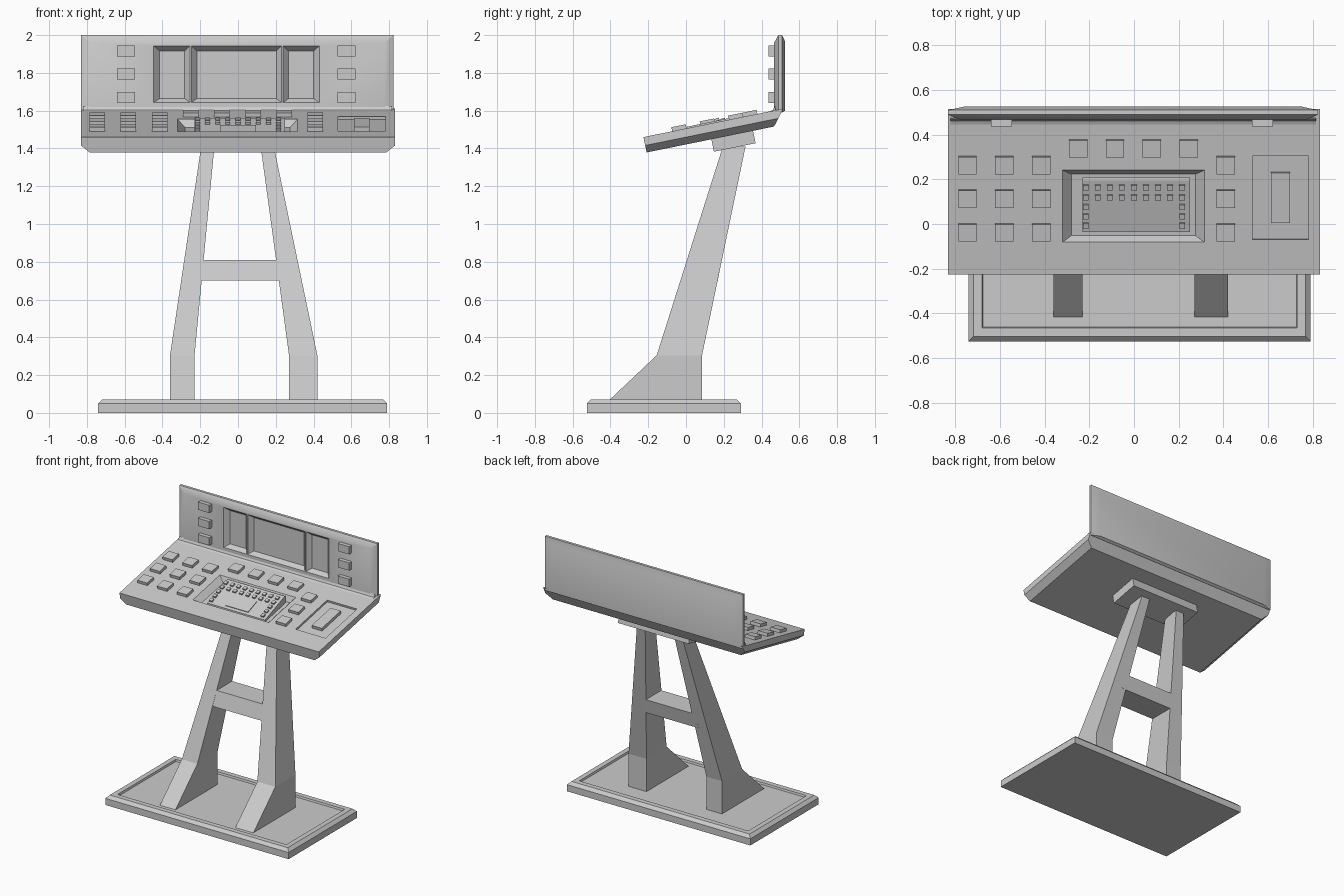
import bpy, math
from mathutils import Matrix, Vector

cube = bpy.data.objects.get("Cube")
if cube:
    bpy.data.objects.remove(cube, do_unlink=True)

GREY = (0.6, 0.6, 0.6, 1)
mat = bpy.data.materials.new("plain grey")
mat.use_nodes = True
mat.diffuse_color = GREY
mat.node_tree.nodes["Principled BSDF"].inputs["Base Color"].default_value = GREY

# Tilted frame of the console: local y runs up the slope, z is its normal
TILT = math.radians(11.5)
SLOPE = Matrix.Translation((0, -0.225, 1.46)) @ Matrix.Rotation(TILT, 4, 'X')
WORLD = Matrix.Identity(4)


def along(y):
    """World y to distance along the console slope."""
    return (y + 0.225) / math.cos(TILT)


def loft(name, rings, frame=WORLD):
    """Skin matching rings of points and cap both ends."""
    n = len(rings[0])
    verts = [frame @ Vector(p) for r in rings for p in r]
    faces = [list(range(n)), list(range((len(rings) - 1) * n, len(rings) * n))]
    for k in range(len(rings) - 1):
        for i in range(n):
            j = (i + 1) % n
            faces.append([k * n + i, k * n + j, (k + 1) * n + j, (k + 1) * n + i])
    mesh = bpy.data.meshes.new(name)
    mesh.from_pydata(verts, [], faces)
    obj = bpy.data.objects.new(name, mesh)
    bpy.context.collection.objects.link(obj)
    mesh.materials.append(mat)
    bpy.ops.object.select_all(action='DESELECT')
    bpy.context.view_layer.objects.active = obj
    obj.select_set(True)
    bpy.ops.object.mode_set(mode='EDIT')
    bpy.ops.mesh.select_all(action='SELECT')
    bpy.ops.mesh.normals_make_consistent(inside=False)
    bpy.ops.object.mode_set(mode='OBJECT')
    return obj


def flat(x0, x1, y0, y1, z):
    return [(x0, y0, z), (x1, y0, z), (x1, y1, z), (x0, y1, z)]


def upright(x0, x1, z0, z1, y):
    return [(x0, y, z0), (x1, y, z0), (x1, y, z1), (x0, y, z1)]


def box(name, x, y, z, frame=WORLD):
    return loft(name, [flat(*x, *y, z[0]), flat(*x, *y, z[1])], frame)


def prism(name, x0, x1, profile, frame=WORLD):
    return loft(name, [[(x, y, z) for y, z in profile] for x in (x0, x1)], frame)


def cut(obj, cutter):
    mod = obj.modifiers.new("recess", 'BOOLEAN')
    mod.object = cutter
    mod.solver = 'EXACT'
    bpy.context.view_layer.objects.active = obj
    bpy.ops.object.modifier_apply(modifier=mod.name)
    bpy.data.objects.remove(cutter, do_unlink=True)


def smooth(obj, degrees):
    bpy.ops.object.select_all(action='DESELECT')
    bpy.context.view_layer.objects.active = obj
    obj.select_set(True)
    bpy.ops.object.shade_smooth_by_angle(angle=math.radians(degrees))


# Base plate with a chamfered rim and shallow tray
def base_ring(inset, z):
    return flat(-0.74 + inset, 0.79 - inset, -0.525 + inset, 0.29 - inset, z)


loft("base", [base_ring(0, 0), base_ring(0, 0.05), base_ring(0.022, 0.072),
              base_ring(0.06, 0.072), base_ring(0.064, 0.058)])

# Legs: foot, ankle and top sections (outer and inner x per leg)
legs = {"right_leg": [(-0.36, -0.23), (-0.36, -0.23), (-0.195, -0.125)],
        "left_leg": [(0.27, 0.42), (0.27, 0.42), (0.12, 0.19)]}
for name, xs in legs.items():
    loft(name, [flat(*xs[0], -0.42, 0.085, 0.055), flat(*xs[1], -0.155, 0.085, 0.305),
                flat(*xs[2], 0.195, 0.315, 1.41)])
prism("crossbar", -0.22, 0.25, [(-0.027, 0.7), (0.006, 0.81), (0.19, 0.81), (0.168, 0.7)])

# Mounting block under the console
box("mount_block", (-0.28, 0.31), (0.35, 0.575), (-0.15, -0.07), SLOPE)

# Console slab with chamfered lower sides and slanted back
section = [(-0.832, 0), (-0.832, -0.045), (-0.785, -0.083),
           (0.785, -0.083), (0.832, -0.045), (0.832, 0)]
console = loft("console", [[(x, 0, z) for x, z in section],
                           [(x, 0.755 + 0.8 * z, z) for x, z in section]], SLOPE)

# Keypad bay with sloping walls, and side bay
cut(console, loft("bay_cutter", [
    flat(-0.28, 0.275, along(-0.06), along(0.215), -0.04),
    flat(-0.33, 0.325, along(-0.087), along(0.247), 0.01)], SLOPE))
cut(console, box("side_bay_cutter", (0.53, 0.78), (along(-0.07), along(0.305)),
                 (-0.015, 0.02), SLOPE))
smooth(console, 20)
box("side_bay_block", (0.613, 0.697), (along(0.005), along(0.23)), (-0.02, 0.008), SLOPE)

# Keypad wedge, steeper than the console
KEYS = Matrix.Translation((0, -0.035, 1.472)) @ Matrix.Rotation(math.atan(0.38), 4, 'X')
STRETCH = 1 / math.cos(math.atan(0.38))
prism("keypad", -0.23, 0.25, [(-0.035, 1.45), (-0.035, 1.472), (0.195, 1.56),
                              (0.207, 1.56), (0.207, 1.5)])


def key(name, x, y, w, d, h):
    v = (y + 0.035) * STRETCH
    box(name, (x - w / 2, x + w / 2), (v - d / 2, v + d / 2), (-0.005, h), KEYS)


spots = [(-0.215 + 0.0537 * i, y) for i in range(9) for y in (0.165, 0.121)]
spots += [(x, y) for x in (-0.215, 0.215) for y in (0.078, 0.036, -0.006)]
for i, (x, y) in enumerate(spots):
    key(f"small_key_{i + 1}", x, y, 0.025, 0.025, 0.012)
key("keypad_screen", 0, 0.038, 0.19, 0.112, 0.005)

# Large console buttons
rows = (0.265, 0.115, -0.035)
spots = [(x, y) for x in (-0.745, -0.58, -0.415, 0.41) for y in rows]
spots += [(-0.25 + 0.165 * i, 0.34) for i in range(4)]
for i, (x, y) in enumerate(spots):
    v = along(y)
    box(f"console_button_{i + 1}", (x - 0.041, x + 0.041), (v - 0.039, v + 0.039),
        (-0.005, 0.022), SLOPE)

# Upright panel, softly bevelled front and back
panel = loft("back_panel", [upright(-0.78, 0.775, 1.59, 1.96, 0.467),
                            upright(-0.832, 0.822, 1.59, 2.0, 0.489),
                            upright(-0.832, 0.822, 1.59, 2.0, 0.509),
                            upright(-0.76, 0.75, 1.6, 1.965, 0.525)])
cut(panel, loft("screen_cutter", [upright(-0.456, 0.441, 1.636, 1.952, 0.457),
                                  upright(-0.415, 0.4, 1.664, 1.916, 0.5)]))
smooth(panel, 30)
prism("panel_fillet", -0.82, 0.815, [(0.44, 1.594), (0.46, 1.604), (0.47, 1.625), (0.48, 1.58)])

# Ridges that split the screen in three
for name, x in (("right", -0.25), ("left", 0.235)):
    loft(f"{name}_screen_divider", [
        [(x - 0.035, 0.503, z), (x - 0.004, 0.468, z), (x + 0.004, 0.468, z), (x + 0.035, 0.503, z)]
        for z in (1.643, 1.943)])

# Panel buttons
for side, x in (("right", -0.593), ("left", 0.575)):
    for i, z in enumerate((1.915, 1.793, 1.67)):
        box(f"{side}_panel_button_{i + 1}", (x - 0.047, x + 0.047), (0.437, 0.475),
            (z - 0.029, z + 0.029))
